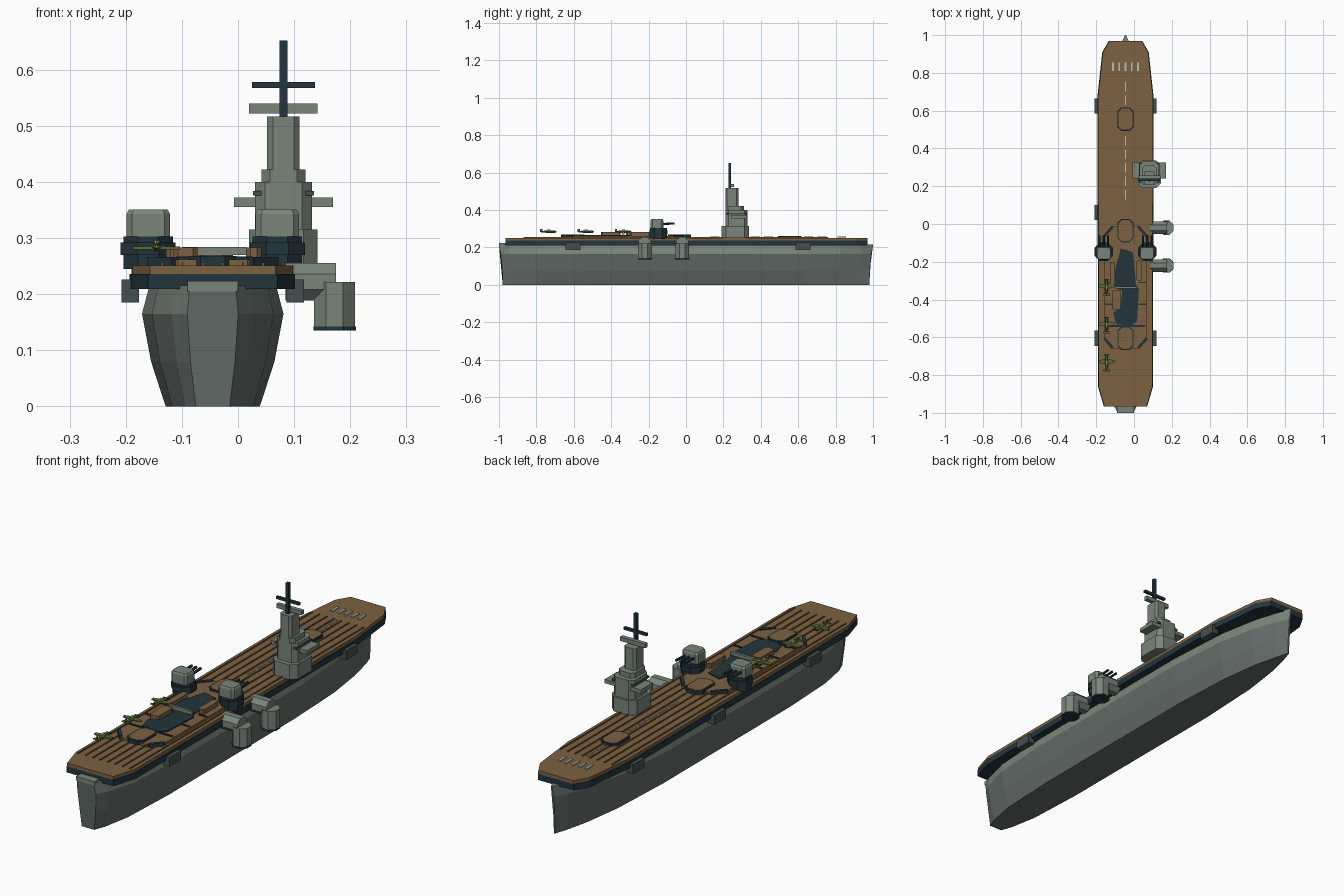
import bpy, bmesh, math
from mathutils import Vector

if "Cube" in bpy.data.objects:
    bpy.data.objects.remove(bpy.data.objects["Cube"])


def material(name, rgb):
    m = bpy.data.materials.new(name)
    m.use_nodes = True
    m.diffuse_color = (*rgb, 1)
    m.node_tree.nodes["Principled BSDF"].inputs["Base Color"].default_value = (*rgb, 1)
    return m


WOOD = material("deck_wood", (.2, .12, .052))
GREY = material("grey_green", (.19, .235, .195))
HULL = material("hull_grey", (.13, .155, .145))
DARK = material("dark_grey", (.06, .08, .08))
NAVY = material("navy", (.016, .036, .046))
GREEN = material("plane_green", (.1, .15, .035))
PALE = material("pale_marking", (.5, .52, .45))
CX = -.045  # ship centreline


def finish(name, bm, *mats):
    bmesh.ops.recalc_face_normals(bm, faces=bm.faces)
    me = bpy.data.meshes.new(name)
    bm.to_mesh(me)
    bm.free()
    for m in mats:
        me.materials.append(m)
    ob = bpy.data.objects.new(name, me)
    bpy.context.collection.objects.link(ob)
    return ob


def loft(name, rings, *mats):
    """Skin a list of equal-length closed rings and cap both ends."""
    bm = bmesh.new()
    rows = [[bm.verts.new(p) for p in r] for r in rings]
    n = len(rows[0])
    for a, b in zip(rows, rows[1:]):
        for i in range(n):
            j = (i + 1) % n
            bm.faces.new((a[i], a[j], b[j], b[i]))
    bm.faces.new(rows[0])
    bm.faces.new(rows[-1])
    return finish(name, bm, *mats)


def prism(name, pts, z0, z1, mat):
    return loft(name, [[(x, y, z) for x, y in pts] for z in (z0, z1)], mat)


def octo(x0, x1, y0, y1, c):
    """Rectangle with clipped corners."""
    return [(x0 + c, y0), (x1 - c, y0), (x1, y0 + c), (x1, y1 - c),
            (x1 - c, y1), (x0 + c, y1), (x0, y1 - c), (x0, y0 + c)]


def box(name, x0, x1, y0, y1, z0, z1, mat):
    return prism(name, [(x0, y0), (x1, y0), (x1, y1), (x0, y1)], z0, z1, mat)


def tube(name, a, b, r, mat, sides=8):
    a, b = Vector(a), Vector(b)
    d = (b - a).normalized()
    u = d.orthogonal().normalized()
    v = d.cross(u)
    ang = [2 * math.pi * (i + .5) / sides for i in range(sides)]
    return loft(name, [[p + r * (u * math.cos(t) + v * math.sin(t)) for t in ang]
                       for p in (a, b)], mat)


def bar(name, p, q, w, z0, z1, mat):
    """Flat strip from p to q on the deck."""
    p, q = Vector(p), Vector(q)
    s = (q - p).orthogonal().normalized() * w / 2
    return prism(name, [p - s, q - s, q + s, p + s], z0, z1, mat)


# Hull: stations (y, width factor) and section (z, half width, length factor)
stations = [(-1, .36), (-.95, .58), (-.82, .86), (-.55, 1), (.35, 1), (.65, .84),
            (.83, .55), (.94, .25), (1, .03)]
section = [(0, .084, .98), (.08, .11, .983), (.165, .126, .99), (.215, .113, 1)]
rings = []
for y, f in stations:
    half = [(w * f, y * k, z) for z, w, k in section]
    rings.append([(CX + w, v, z) for w, v, z in half] +
                 [(CX - w, v, z) for w, v, z in reversed(half)])
hull = loft("hull", rings, HULL, GREY)
for p in hull.data.polygons:
    p.material_index = int(p.center.z > .166 and len(p.vertices) == 4)
box("stern_ledge", CX - .045, CX + .045, -1, -.93, .205, .223, GREY)

# Flight deck over its dark edge belt
edge = [(.112, -.965), (.143, -.86), (.145, .68), (.12, .91), (.085, .97)]


def outline(grow):
    return [(CX + x + grow, y) for x, y in edge] + [(CX - x - grow, y) for x, y in reversed(edge)]


prism("deck_belt", outline(.003), .209, .236, NAVY)
prism("flight_deck", outline(0), .236, .251, WOOD)
for i in range(8):
    x = CX - .126 + .036 * i
    box("deck_rail", x - .002, x + .002, -.87, .76, .251, .256, WOOD)

# Deck markings
for k in range(9):
    y = .155 + .0715 * k
    if not .47 < y < .64:
        box("centre_dash", CX - .003, CX + .003, y - .025, y + .025, .251, .257, PALE)
for k in range(5):
    x = CX + (k - 2) * .033
    box("bow_mark", x - .005, x + .005, .81, .855, .251, .257, PALE)

# Raised aft platform with dark corner and cross bars
px, half_w, y0, y1 = CX, .112, -.66, -.01
prism("aft_platform", octo(px - half_w, px + half_w, y0, y1, .05), .251, .262, WOOD)
for s in (-1, 1):
    for ye, d in ((y0, 1), (y1, -1)):
        bar("corner_bar", (px + s * half_w, ye + d * .055), (px + s * (half_w - .045), ye + d * .004),
            .014, .251, .266, NAVY)
    for y in (-.425, -.31):
        bar("side_bar", (px + s * .07, y), (px + s * .108, y), .007, .26, .266, NAVY)
bar("cross_bar", (px - .112, -.54), (px + .104, -.54), .008, .26, .266, NAVY)

# Elevators: wood lid in a dark rim
for y, top in ((.555, .26), (-.035, .268), (-.605, .268)):
    prism("elevator_rim", octo(CX - .042, CX + .042, y - .062, y + .062, .02), .251, top, NAVY)
    prism("elevator_lid", octo(CX - .036, CX + .036, y - .056, y + .056, .018), .251, top + .002, WOOD)

# Open hangar patch with loose deck slabs
patch = [(-.07, -.13), (-.005, -.15), (.01, -.32), (.026, -.345), (.016, -.515), (-.016, -.54),
         (-.095, -.53), (-.11, -.47), (-.07, -.44), (-.063, -.355), (-.11, -.333), (-.1, -.24)]
prism("hangar_opening", patch, .26, .267, NAVY)
for x0, x1, a, b in ((-.115, -.072, -.455, -.35), (-.128, -.1, -.32, -.2), (.014, .042, -.3, -.19)):
    prism("broken_slab", octo(x0, x1, a, b, .008), .262, .283, WOOD)
box("girder", -.1, .015, -.342, -.33, .27, .284, GREY)

# Island tower: stacked clipped blocks (x half, y range, z range, clip)
IX = .081
for name, w, a, b, z0, z1, c in (
        ("island_base", .061, .19, .337, .25, .315, .025),
        ("island_middle", .051, .21, .33, .315, .4, .018),
        ("island_shoulder", .039, .21, .31, .4, .422, .015),
        ("island_tower", .029, .21, .28, .422, .517, .01)):
    prism(name, octo(IX - w, IX + w, a, b, c), z0, z1, GREY)
box("bridge_wing", IX - .088, IX + .088, .24, .325, .355, .372, GREY)
box("bridge_band", IX - .054, IX + .054, .216, .324, .376, .384, DARK)
box("radar_yard", IX - .061, IX + .061, .238, .256, .522, .54, GREY)
box("upper_yard", IX - .056, IX + .056, .228, .24, .567, .578, NAVY)
box("mast", IX - .007, IX + .007, .226, .24, .51, .652, NAVY)

# Downturned funnels
for y in (-.02, -.22):
    tube("funnel_trunk", (.085, y, .222), (.175, y, .222), .036, GREY)
    tube("funnel_pipe", (.172, y, .141), (.172, y, .222), .04, GREY)
    tube("funnel_rim", (.172, y, .135), (.172, y, .142), .041, NAVY)

# Gun turrets
for x in (-.16, .07):
    y = -.147
    tube("turret_base", (x, y, .245), (x, y, .303), .048, NAVY)
    tube("turret_ring", (x, y, .27), (x, y, .292), .053, NAVY)
    loft("turret_house", [[(x + u * s, y + v * s - .008, z) for u, v in octo(-.039, .039, -.034, .034, .01)]
                          for z, s in ((.303, 1), (.343, 1), (.351, .88))], GREY)
    for dx in (-.022, 0, .022):
        tube("gun_barrel", (x + dx, y + .02, .325), (x + dx, -.062, .328), .006, NAVY, 6)

# Side sponsons
for side, y in ((-1, .625), (-1, .06), (-1, -.605), (1, .625), (1, -.605)):
    x = CX + side * .147
    box("side_sponson", x - .016, x + .016, y - .04, y + .04, .185, .226, DARK)

# Parked aircraft
for y in (-.335, -.535, -.735):
    x, z = -.145, .284
    loft("plane_body", [[(x + r * math.cos(t * math.pi / 3), y + v, z + r * math.sin(t * math.pi / 3))
                         for t in range(6)] for v, r in ((-.045, .003), (0, .009), (.035, .008), (.04, .004))], GREEN)
    prism("plane_wing", [(x - .042, y), (x, y - .008), (x + .042, y), (x + .042, y + .013),
                         (x, y + .022), (x - .042, y + .013)], z - .004, z + .001, GREEN)
    box("plane_tail", x - .017, x + .017, y - .045, y - .033, z, z + .003, GREEN)
    box("plane_fin", x - .0015, x + .0015, y - .045, y - .033, z, z + .014, GREEN)
    box("plane_canopy", x - .004, x + .004, y - .008, y + .01, z + .005, z + .012, PALE)
    box("plane_propeller", x - .013, x + .013, y + .04, y + .043, z - .002, z + .002, NAVY)
